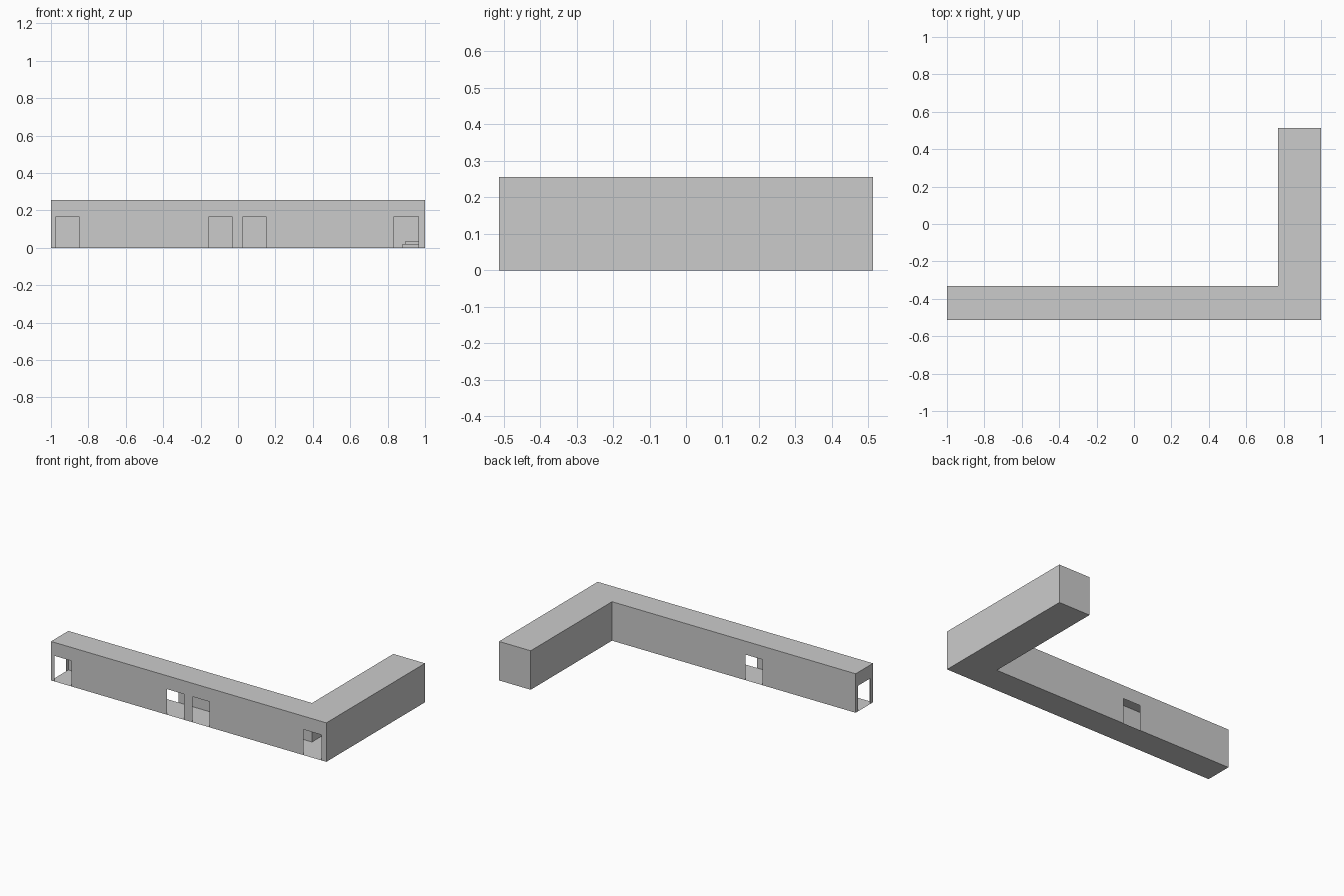
import bpy, bmesh

if "Cube" in bpy.data.objects:
    bpy.data.objects.remove(bpy.data.objects["Cube"])

H, DOOR_H = 0.256, 0.168
# L-shaped plan, counter-clockwise from the front left corner
PLAN = [(-1, -0.512), (1, -0.512), (1, 0.512), (0.77, 0.512), (0.77, -0.332), (-1, -0.332)]
# Door spans measured along each wall from its starting corner
DOORS = {
    0: [(0.026, 0.149), (0.844, 0.967), (1.028, 1.151), (1.833, 1.964)],
    4: [(0.97, 1.093)],
    5: [(0.025, 0.15)],
}


def make_object(name, bm):
    bmesh.ops.remove_doubles(bm, verts=bm.verts, dist=1e-5)
    mesh = bpy.data.meshes.new(name)
    bm.to_mesh(mesh)
    bm.free()
    obj = bpy.data.objects.new(name, mesh)
    bpy.context.collection.objects.link(obj)
    return obj


def add_wall(bm, a, b, doors):
    """Thin upright panel whose lower edge is notched by the doors."""
    length = ((b[0] - a[0]) ** 2 + (b[1] - a[1]) ** 2) ** 0.5
    outline = [(0, 0)]
    for s, e in doors:
        outline += [(s, 0), (s, DOOR_H), (e, DOOR_H), (e, 0)]
    outline += [(length, 0), (length, H), (0, H)]
    verts = []
    for d, z in outline:
        t = d / length
        verts.append(bm.verts.new((a[0] + (b[0] - a[0]) * t, a[1] + (b[1] - a[1]) * t, z)))
    bm.faces.new(verts)


# Walls with door openings
bm = bmesh.new()
for i, corner in enumerate(PLAN):
    add_wall(bm, corner, PLAN[(i + 1) % len(PLAN)], DOORS.get(i, []))
make_object("walls", bm)

# Floor and roof slabs
for name, z in (("floor", 0), ("roof", H)):
    bm = bmesh.new()
    points = PLAN if z else PLAN[::-1]
    bm.faces.new([bm.verts.new((x, y, z)) for x, y in points])
    make_object(name, bm)

# Two low steps in the far corner of the short wing
for name, x0, y0, z0, z1 in (("lower_step", 0.88, 0.36, 0, 0.019),
                             ("upper_step", 0.895, 0.375, 0.019, 0.036)):
    bm = bmesh.new()
    bmesh.ops.create_cube(bm, size=1)
    for v in bm.verts:
        v.co = (1 if v.co.x > 0 else x0, 0.512 if v.co.y > 0 else y0, z1 if v.co.z > 0 else z0)
    make_object(name, bm)
